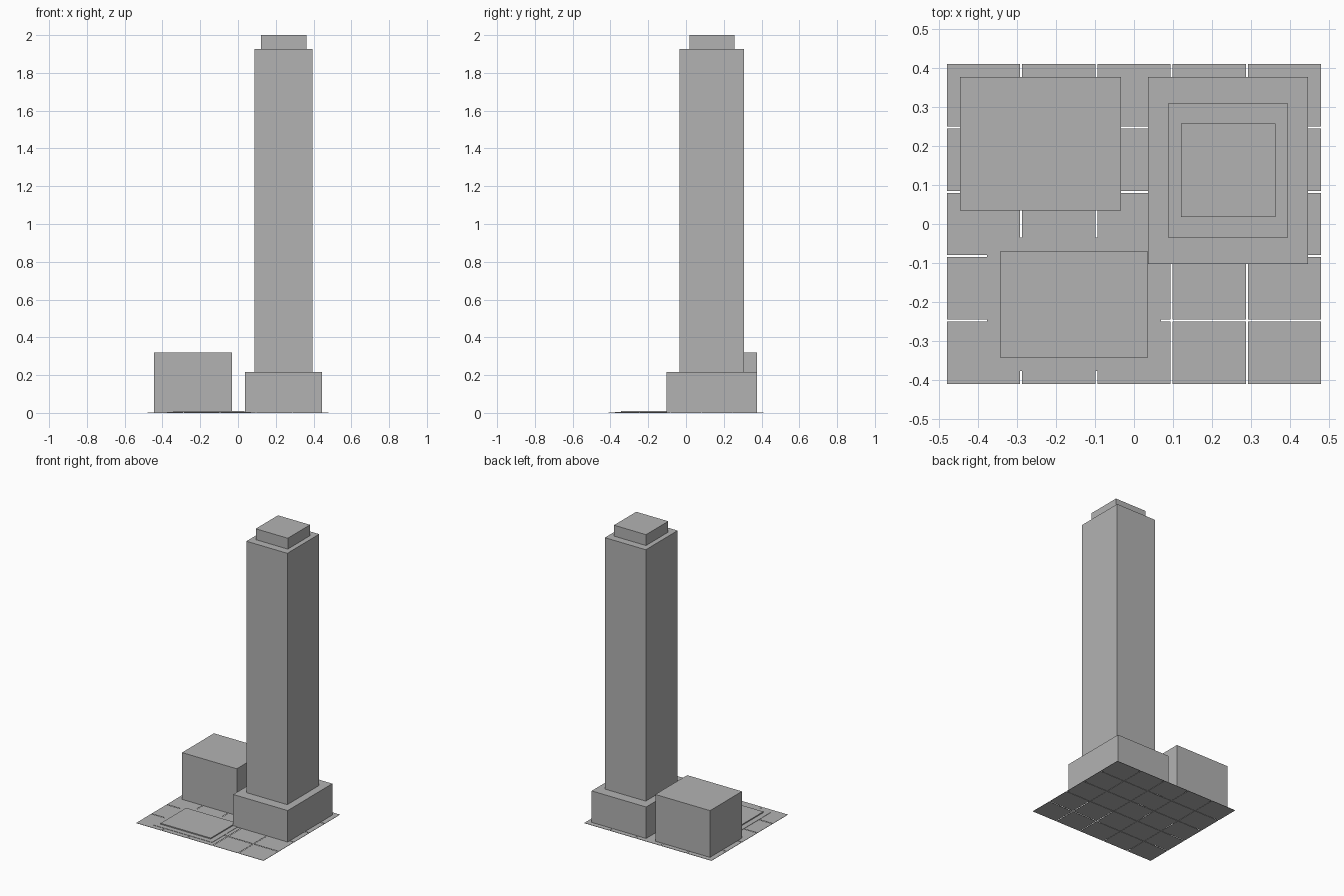
import bpy
import bmesh

if "Cube" in bpy.data.objects:
    bpy.data.objects.remove(bpy.data.objects["Cube"], do_unlink=True)

# Single flat grey
GREY = (0.45, 0.45, 0.45, 1.0)
grey = bpy.data.materials.new("plain_grey")
grey.use_nodes = True
grey.diffuse_color = GREY
shader = grey.node_tree.nodes["Principled BSDF"]
shader.inputs["Base Color"].default_value = GREY
shader.inputs["Roughness"].default_value = 0.8


def add_box(bm, x, y, z):
    """Add a box spanning the given (low, high) ranges."""
    verts = bmesh.ops.create_cube(bm, size=1)["verts"]
    for v in verts:
        for axis, (low, high) in enumerate((x, y, z)):
            v.co[axis] = high if v.co[axis] > 0 else low


def make_object(name, boxes):
    bm = bmesh.new()
    for box in boxes:
        add_box(bm, *box)
    mesh = bpy.data.meshes.new(name)
    bm.to_mesh(mesh)
    bm.free()
    mesh.materials.append(grey)
    obj = bpy.data.objects.new(name, mesh)
    bpy.context.collection.objects.link(obj)
    return obj


# Ground: a grid of thin paving slabs with open joints
HALF_X, HALF_Y, COUNT, JOINT, SLAB = 0.479, 0.41, 5, 0.005, 0.002


def slab_spans(half):
    pitch = (2 * half + JOINT) / COUNT
    return [(-half + i * pitch, -half + (i + 1) * pitch - JOINT)
            for i in range(COUNT)]


make_object("paving_slabs", [(x, y, (0, SLAB))
                             for x in slab_spans(HALF_X)
                             for y in slab_spans(HALF_Y)])

# Low plaza in two shallow steps
make_object("plaza_base", [((-0.377, 0.069), (-0.377, -0.034), (SLAB, 0.004))])
make_object("plaza_platform", [((-0.342, 0.035), (-0.343, -0.069), (0.004, 0.011))])

# Side building
make_object("side_building", [((-0.445, -0.033), (0.034, 0.377), (SLAB, 0.32))])

# Tower: podium, shaft and roof block
make_object("tower_podium", [((0.036, 0.446), (-0.103, 0.377), (SLAB, 0.216))])
make_object("tower_shaft", [((0.087, 0.395), (-0.034, 0.308), (0.216, 1.926))])
make_object("tower_roof_block", [((0.121, 0.362), (0.018, 0.257), (1.926, 2.0))])
